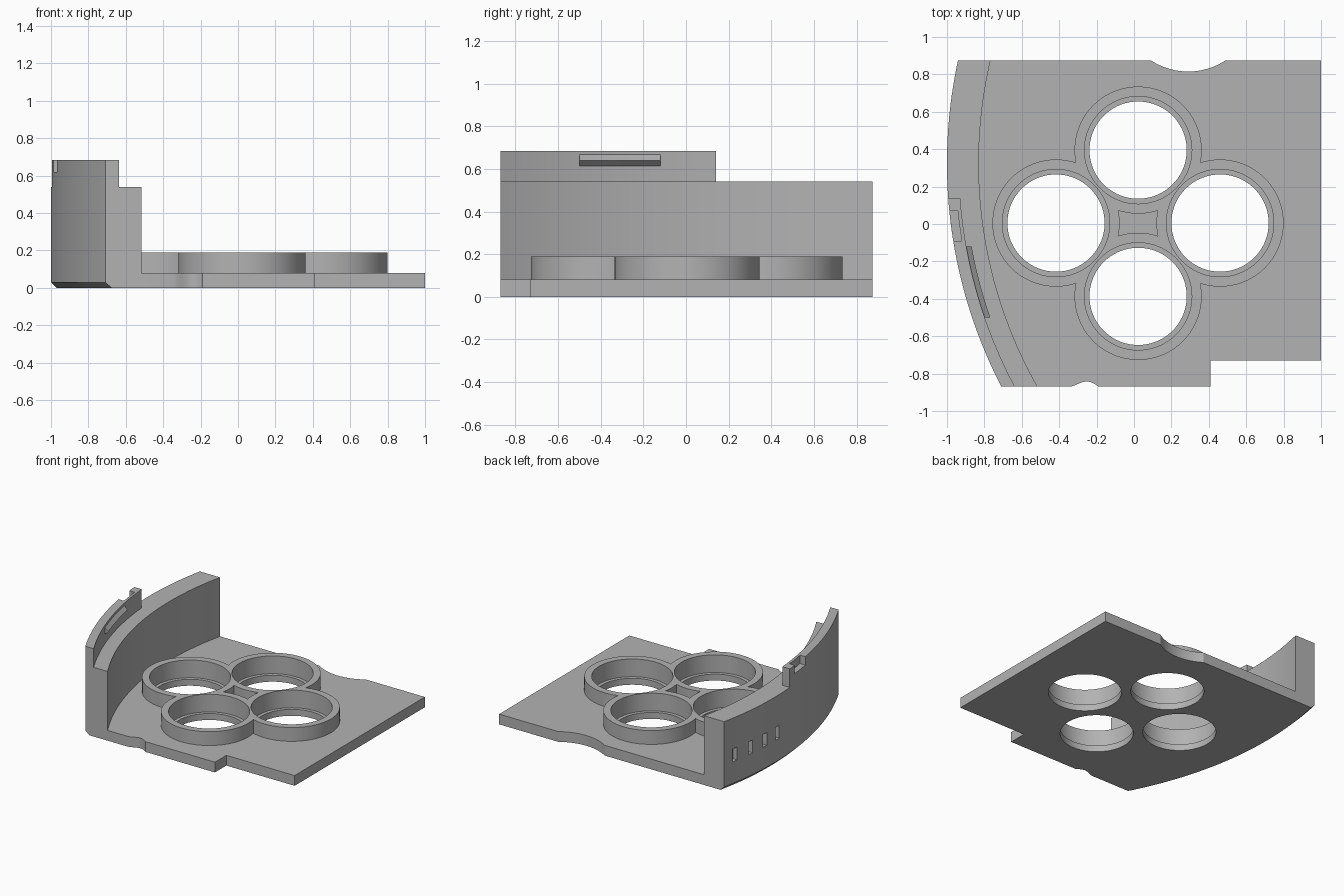
import bpy, bmesh, math

if "Cube" in bpy.data.objects:
    bpy.data.objects.remove(bpy.data.objects["Cube"])

CX, CY = 1.6, 0.325                  # centre of the curved wall
R_OUT, R_STRIP, R_IN = 2.6, 2.536, 2.43
BACK, FRONT = 0.875, -0.87
RINGS = [(0.022, 0.395), (-0.417, 0.005), (0.022, -0.387), (0.46, 0.005)]

grey = bpy.data.materials.new("plastic grey")
grey.diffuse_color = (0.45, 0.45, 0.45, 1)
grey.use_nodes = True
grey.node_tree.nodes["Principled BSDF"].inputs["Base Color"].default_value = grey.diffuse_color


def arc_x(r, y):
    return CX - math.sqrt(r * r - (y - CY) ** 2)


def finish(name, bm):
    bmesh.ops.recalc_face_normals(bm, faces=bm.faces)
    me = bpy.data.meshes.new(name)
    bm.to_mesh(me)
    bm.free()
    ob = bpy.data.objects.new(name, me)
    bpy.context.collection.objects.link(ob)
    me.materials.append(grey)
    return ob


def sweep(name, profile, y0, y1, n):
    """Sweep an (r, z) profile along the wall arc, ends square to y."""
    bm = bmesh.new()
    rows = []
    for i in range(n + 1):
        y = y0 + (y1 - y0) * i / n
        rows.append([bm.verts.new((arc_x(r, y), y, z)) for r, z in profile])
    k = len(profile)
    for a, b in zip(rows, rows[1:]):
        for j in range(k):
            bm.faces.new((a[j], a[(j + 1) % k], b[(j + 1) % k], b[j]))
    bm.faces.new(rows[0])
    bm.faces.new(rows[-1])
    return finish(name, bm)


def rect(r0, r1, z0, z1):
    return [(r0, z0), (r1, z0), (r1, z1), (r0, z1)]


def prism(name, outline, z0, z1):
    bm = bmesh.new()
    f = bm.faces.new([bm.verts.new((x, y, z0)) for x, y in outline])
    top = bmesh.ops.extrude_face_region(bm, geom=[f])["geom"]
    bmesh.ops.translate(bm, vec=(0, 0, z1 - z0),
                        verts=[v for v in top if isinstance(v, bmesh.types.BMVert)])
    return finish(name, bm)


def disc(name, centre, r, z0, z1, n=72):
    pts = [(centre[0] + r * math.cos(2 * math.pi * i / n),
            centre[1] + r * math.sin(2 * math.pi * i / n)) for i in range(n)]
    return prism(name, pts, z0, z1)


def combine(ob, other, op):
    m = ob.modifiers.new(op, 'BOOLEAN')
    m.operation, m.solver, m.object = op, 'EXACT', other
    bpy.context.view_layer.objects.active = ob
    bpy.ops.object.modifier_apply(modifier=m.name)
    bpy.data.objects.remove(other)


# Base plate: curved left side, small front notch, corner step, back scoop
outline = [(arc_x(2.5, y), y) for y in
           [BACK + (FRONT - BACK) * i / 32 for i in range(33)]]
outline += [(-0.34 + 0.15 * i / 10,
             FRONT + 0.028 * math.sin(math.pi * (i / 10) ** 1.3)) for i in range(11)]
outline += [(0.41, FRONT), (0.41, -0.73), (1, -0.73), (1, BACK)]
half = math.asin(0.2 / 0.363)
for i in range(17):
    a = half * (1 - i / 8)
    outline.append((0.29 + 0.363 * math.sin(a), BACK + 0.303 - 0.363 * math.cos(a)))
body = prism("base_housing", outline, 0, 0.08)

# Curved wall with chamfered foot
wall = sweep("wall", [(R_OUT - 0.03, 0), (R_OUT, 0.03), (R_OUT, 0.54),
                      (R_IN, 0.54), (R_IN, 0)], FRONT, BACK, 40)
# Raised lip on the wall, with an outward pocket near its end
lip = sweep("lip", rect(R_STRIP, R_OUT, 0.5, 0.685), FRONT, 0.14, 24)
combine(lip, sweep("pocket", rect(2.555, 2.7, 0.62, 0.8), -0.09, 0.07, 6), 'DIFFERENCE')
combine(wall, lip, 'UNION')
# Snap ridge on the inside of the lip
combine(wall, sweep("ridge", [(2.545, 0.605), (2.508, 0.64), (2.545, 0.675)],
                    -0.5, -0.12, 10), 'UNION')
# Small slots in the outer face
for y in (0.77, 0.61, 0.45, 0.30):
    combine(wall, sweep("slot", rect(2.565, 2.7, 0.2, 0.3),
                        y - 0.022, y + 0.022, 1), 'DIFFERENCE')
combine(body, wall, 'UNION')

# Four merged rings, then stepped bores through ring and plate
for c in RINGS:
    combine(body, disc("ring", c, 0.34, 0.04, 0.188), 'UNION')
for c in RINGS:
    combine(body, disc("seat", c, 0.287, 0.05, 0.3), 'DIFFERENCE')
    combine(body, disc("bore", c, 0.26, -0.1, 0.3), 'DIFFERENCE')

bpy.ops.object.select_all(action='DESELECT')
body.select_set(True)
bpy.context.view_layer.objects.active = body
bpy.ops.object.shade_smooth_by_angle(angle=math.radians(25))
